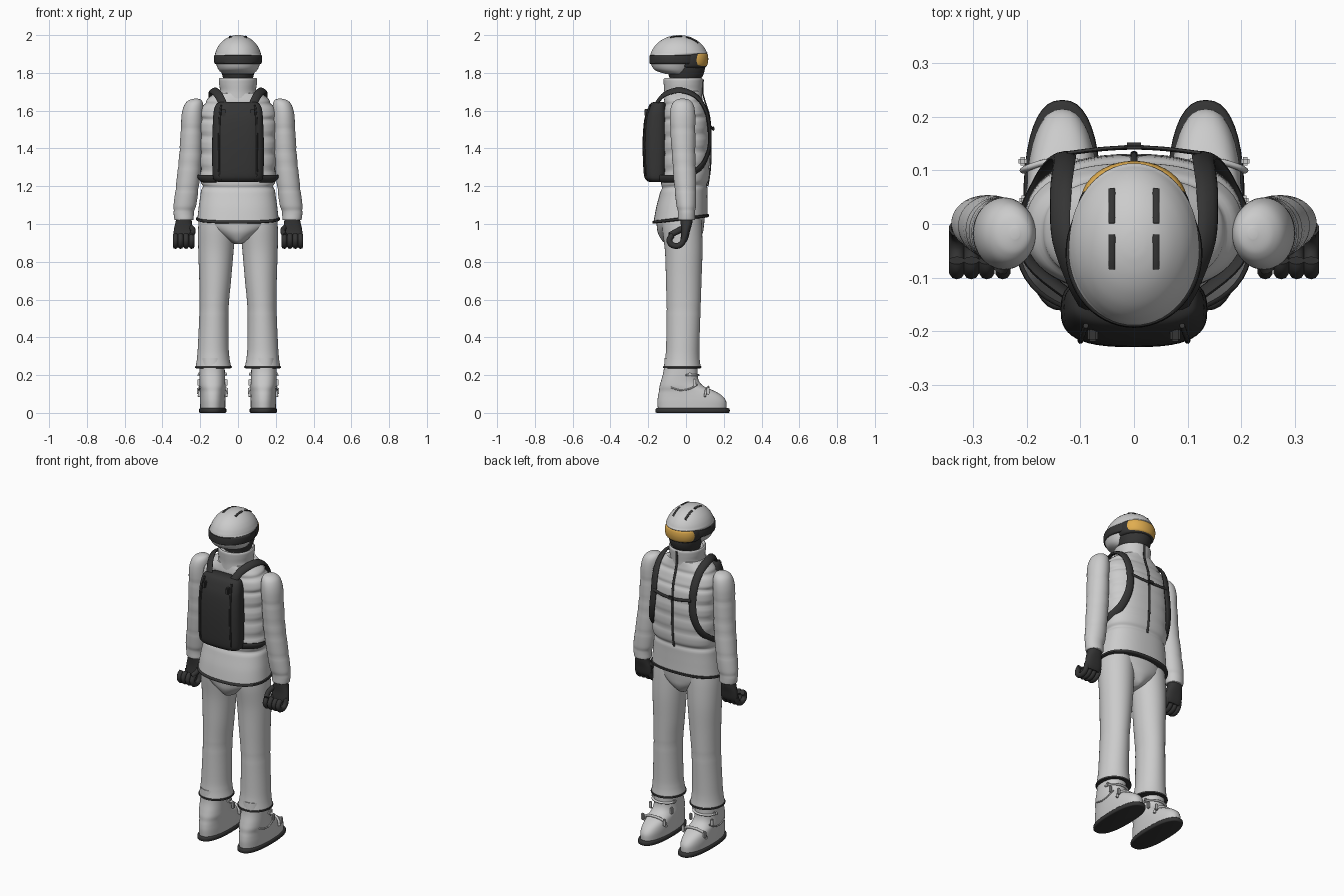
import bpy, bmesh, math
from mathutils import Vector


def material(name, color):
    m = bpy.data.materials.new(name)
    m.diffuse_color = color
    return m


DARK = material("dark_fabric", (0.035, 0.035, 0.035, 1))
GOLD = material("amber_lens", (0.75, 0.42, 0.08, 1))


def finish(name, bm, mat=None):
    bmesh.ops.recalc_face_normals(bm, faces=bm.faces)
    me = bpy.data.meshes.new(name)
    bm.to_mesh(me)
    bm.free()
    me.shade_smooth()
    me.set_sharp_from_angle(angle=math.radians(50))
    ob = bpy.data.objects.new(name, me)
    bpy.context.collection.objects.link(ob)
    if mat:
        me.materials.append(mat)
    return ob


def spline(pts, steps):
    """Catmull-Rom resampling of a list of tuples."""
    v = [Vector(p) for p in pts]
    out = []
    for i in range(len(v) - 1):
        a, b, c, d = v[max(i - 1, 0)], v[i], v[i + 1], v[min(i + 2, len(v) - 1)]
        for k in range(steps):
            t = k / steps
            out.append(0.5 * (2 * b + (c - a) * t + (2 * a - 5 * b + 4 * c - d) * t * t
                              + (3 * b - a - 3 * c + d) * t ** 3))
    return out + [v[-1]]


def loft(name, rings, mat=None, side=1, power=2.0, steps=5, seams=(), depth=0.05, tilt=0.0, n=40):
    """Stack of horizontal superellipses (z, cx, cy, rx, ry), pinched at seam heights."""
    bm = bmesh.new()
    rows = []
    for z, cx, cy, rx, ry in spline(rings, steps):
        f = 1 - depth * sum(math.exp(-((z - s) / 0.012) ** 2) for s in seams)
        row = []
        for i in range(n):
            a = 2 * math.pi * i / n
            c, s = math.cos(a), math.sin(a)
            x = cx + f * rx * math.copysign(abs(c) ** (2 / power), c)
            y = cy + f * ry * math.copysign(abs(s) ** (2 / power), s)
            row.append(bm.verts.new((side * x, y, z + tilt * y)))
        rows.append(row)
    for p, q in zip(rows, rows[1:]):
        for i in range(n):
            bm.faces.new((p[i], p[(i + 1) % n], q[(i + 1) % n], q[i]))
    bm.faces.new(rows[0])
    bm.faces.new(rows[-1])
    return finish(name, bm, mat)


def sweep(name, pts, w, t, mat=None, side=1, steps=5, normal=None, n=10):
    """Rounded section (half width w, half thickness t) swept along a path."""
    path = spline(pts, steps)
    bm = bmesh.new()
    rows = []
    for i, p in enumerate(path):
        tan = (path[min(i + 1, len(path) - 1)] - path[max(i - 1, 0)]).normalized()
        nor = normal(p) if normal else Vector((0.02, 1, 0.1))
        across = tan.cross(nor).normalized()
        up = across.cross(tan).normalized()
        row = []
        for k in range(n):
            a = 2 * math.pi * k / n
            v = p + across * w * math.cos(a) + up * t * math.sin(a)
            row.append(bm.verts.new((side * v.x, v.y, v.z)))
        rows.append(row)
    for p, q in zip(rows, rows[1:]):
        for k in range(n):
            bm.faces.new((p[k], p[(k + 1) % n], q[(k + 1) % n], q[k]))
    bm.faces.new(rows[0])
    bm.faces.new(rows[-1])
    return finish(name, bm, mat)


def block(name, loc, size, mat=None, bevel=0.004):
    bm = bmesh.new()
    bmesh.ops.create_cube(bm, size=1)
    for v in bm.verts:
        v.co = Vector(loc) + v.co * Vector(size)
    bmesh.ops.bevel(bm, geom=bm.edges[:], offset=bevel, segments=2, affect='EDGES')
    return finish(name, bm, mat)


# quilted jacket, hem, collar
loft("jacket", [(1.03, 0, -.028, .215, .143), (1.1, 0, -.022, .207, .136), (1.19, 0, -.01, .195, .125),
                (1.25, 0, -.003, .2, .128), (1.4, 0, 0, .204, .131), (1.53, 0, -.002, .205, .128),
                (1.6, 0, -.01, .2, .116), (1.66, 0, -.015, .165, .102), (1.7, 0, -.015, .11, .095)],
     power=2.4, steps=9, seams=(1.2, 1.29, 1.38, 1.47, 1.56, 1.64), tilt=.08, n=56)
loft("jacket_hem", [(1.022, 0, -.028, .21, .14), (1.025, 0, -.028, .221, .149), (1.036, 0, -.028, .221, .149),
                    (1.039, 0, -.028, .21, .14)], DARK, power=2.4, steps=2, tilt=.12, n=56)
loft("collar", [(1.66, 0, -.015, .115, .1), (1.7, 0, -.015, .096, .1), (1.74, 0, -.015, .1, .103),
                (1.765, 0, -.015, .101, .104), (1.772, 0, -.015, .094, .097), (1.76, 0, -.015, .085, .088)])
sweep("zipper", [(0, .115, 1.2), (0, .129, 1.3), (0, .132, 1.45), (0, .124, 1.57), (0, .1, 1.65),
                 (0, .088, 1.7), (0, .091, 1.765)], .007, .004, DARK, normal=lambda p: Vector((0, 1, .1)))

# hips between the legs
loft("hips", [(.895, 0, -.03, .02, .07), (.91, 0, -.03, .05, .095), (.95, 0, -.03, .12, .118),
              (.99, 0, -.03, .185, .125), (1.04, 0, -.03, .205, .13)])

# head, helmet, goggles
loft("balaclava", [(1.72, 0, -.01, .075, .075), (1.76, 0, -.005, .076, .08), (1.79, 0, 0, .084, .092),
                   (1.83, 0, 0, .092, .1), (1.9, 0, 0, .09, .095)], DARK)
dome = [(1.87 + .13 * math.sin(t), 0, -.037, .125 * math.cos(t), .154 * math.cos(t))
        for t in [math.radians(a) for a in (20, 30, 42, 55, 67, 78, 85, 89)]]
loft("helmet", [(1.795, 0, -.045, .08, .065), (1.815, 0, -.065, .102, .1), (1.85, 0, -.066, .117, .12),
                (1.885, 0, -.06, .122, .13), (1.902, 0, -.038, .121, .149)] + dome, steps=4, n=56)
loft("goggle_strap", [(1.848, 0, -.055, .118, .13), (1.85, 0, -.055, .125, .138), (1.873, 0, -.054, .128, .14),
                      (1.893, 0, -.052, .126, .14), (1.895, 0, -.052, .118, .132)], DARK, steps=2, n=56)
loft("goggle_frame", [(1.826, 0, .015, .085, .08), (1.836, 0, .018, .1, .09), (1.87, 0, .018, .107, .094),
                      (1.9, 0, .018, .103, .092), (1.91, 0, .015, .09, .08)], DARK)
loft("goggle_lens", [(1.833, 0, .04, .08, .064), (1.842, 0, .04, .094, .073), (1.87, 0, .04, .1, .078),
                     (1.897, 0, .04, .096, .075), (1.905, 0, .04, .084, .066)], GOLD)


def crown(x, y):
    return 1.87 + .13 * math.sqrt(1 - (x / .125) ** 2 - ((y + .037) / .154) ** 2)


# backpack with seams, chest strap
loft("backpack", [(1.222, 0, -.155, .1, .035), (1.232, 0, -.157, .125, .053), (1.27, 0, -.16, .135, .064),
                  (1.42, 0, -.16, .137, .07), (1.54, 0, -.158, .133, .065), (1.6, 0, -.152, .128, .055),
                  (1.635, 0, -.147, .115, .043), (1.647, 0, -.145, .09, .025)], DARK, power=2.8, n=48)
sweep("chest_strap", [(-.125, .132, 1.515), (-.06, .14, 1.505), (0, .143, 1.502), (.06, .14, 1.505),
                      (.125, .132, 1.515)], .009, .004, DARK)
block("chest_buckle", (0, .146, 1.505), (.035, .012, .022), DARK)


def outward(p):
    return Vector((p.x / .07, (p.y + .015) / .017, (p.z - 1.45) / .09))


for s, tag in ((1, "right"), (-1, "left")):
    # helmet vents
    for k, y0 in enumerate((-.05, .035)):
        sweep(f"helmet_vent_{tag}_{k}", [(.041, y0 + d, crown(.041, y0 + d)) for d in (-.034, -.015, .015, .03)],
              .007, .004, DARK, s, normal=lambda p: Vector((0, 0, 1)))

    # pack straps and details
    sweep(f"shoulder_strap_{tag}", [(.075, -.165, 1.625), (.105, -.115, 1.685), (.135, -.03, 1.708),
                                    (.137, .055, 1.675), (.132, .105, 1.6), (.13, .124, 1.5),
                                    (.142, .122, 1.4), (.17, .085, 1.31), (.203, .01, 1.255),
                                    (.192, -.07, 1.24), (.12, -.135, 1.24)], .022, .009, DARK, s, normal=outward)
    sweep(f"backpack_seam_{tag}", [(.09, -.19, 1.63), (.098, -.212, 1.55), (.1, -.219, 1.42),
                                   (.1, -.212, 1.28), (.09, -.2, 1.235)], .005, .005, DARK, s)
    block(f"backpack_tab_{tag}", (s * .077, -.205, 1.59), (.02, .03, .04), DARK)

    # sleeve and cuff
    loft(f"sleeve_{tag}", [(1.02, .286, .003, .044, .04), (1.026, .286, .003, .051, .045),
                           (1.06, .287, .003, .054, .046), (1.1, .281, .001, .06, .052),
                           (1.2, .268, -.004, .061, .058), (1.35, .252, -.012, .061, .062),
                           (1.5, .245, -.017, .058, .066), (1.58, .241, -.018, .057, .067),
                           (1.63, .234, -.018, .05, .058), (1.655, .227, -.018, .034, .038),
                           (1.664, .222, -.018, .008, .01)],
         side=s, steps=8, seams=(1.075, 1.185, 1.31, 1.385, 1.505), depth=.035)

    # gloved fist
    loft(f"glove_palm_{tag}", [(.905, .288, -.012, .045, .014), (.925, .288, -.008, .053, .02),
                               (.965, .288, -.002, .052, .024), (1.0, .288, .002, .045, .03),
                               (1.03, .286, .003, .04, .034)], DARK, s, power=2.4)
    for k, x in enumerate((.245, .275, .304, .331)):
        sweep(f"glove_finger_{tag}_{k}", [(x, -.008, .935), (x, -.02, .9), (x, -.045, .884), (x, -.075, .89),
                                          (x, -.088, .912), (x, -.08, .932), (x, -.068, .94)],
              .0155, .015, DARK, s, normal=lambda p: Vector((1, 0, 0)))
    sweep(f"glove_thumb_{tag}", [(.255, .002, .985), (.24, -.025, .972), (.238, -.055, .957), (.25, -.085, .94)],
          .016, .014, DARK, s, normal=lambda p: Vector((1, 0, 0)))

    # trouser leg and its bottom trim
    loft(f"trouser_leg_{tag}", [(.242, .13, -.02, .094, .098), (.29, .131, -.019, .086, .091),
                                (.36, .131, -.017, .081, .088), (.55, .127, -.013, .077, .09),
                                (.7, .121, -.012, .084, .094), (.85, .117, -.012, .093, .099),
                                (.97, .112, -.02, .099, .105), (1.05, .108, -.025, .098, .105)],
         side=s, steps=8, seams=(.55,), depth=.015)
    loft(f"trouser_trim_{tag}", [(.236, .13, -.02, .08, .085), (.237, .13, -.02, .096, .1),
                                 (.247, .13, -.02, .096, .1), (.249, .13, -.02, .085, .09)], DARK, s, steps=2)

    # boot, sole, straps and buckles
    loft(f"boot_{tag}", [(.02, .134, .033, .066, .182), (.06, .134, .031, .068, .182), (.09, .134, .022, .068, .17),
                         (.115, .134, .005, .068, .148), (.14, .135, -.022, .069, .118),
                         (.17, .136, -.032, .068, .1), (.22, .137, -.029, .067, .09),
                         (.29, .137, -.025, .066, .088)], side=s, power=2.3)
    loft(f"sole_{tag}", [(0, .134, .035, .066, .19), (.004, .134, .035, .072, .196), (.02, .134, .035, .072, .196),
                         (.026, .134, .035, .066, .188)], DARK, s, power=2.4, steps=2)
    sweep(f"instep_strap_{tag}", [(.062, .1, .085), (.07, .105, .115), (.1, .115, .132), (.134, .118, .136),
                                  (.168, .115, .132), (.198, .105, .115), (.206, .1, .085)], .008, .006, side=s)
    sweep(f"ankle_strap_{tag}", [(.068, 0, .2), (.08, .04, .2), (.11, .06, .2), (.137, .065, .2),
                                 (.165, .06, .2), (.194, .04, .2), (.207, 0, .2)], .008, .006, side=s,
          normal=lambda p: Vector((0, 0, 1)))
    sweep(f"heel_seam_{tag}", [(.2, -.08, .135), (.206, -.03, .12), (.206, .02, .128), (.198, .06, .15)],
          .004, .004, side=s)
    for k, (x, y, z) in enumerate(((.208, .117, .115), (.206, .045, .16), (.205, .02, .205))):
        for x2 in (x, .27 - x):
            block(f"buckle_{tag}_{k}", (s * x2, y, z), (.016, .016, .04 if k < 2 else .018))
